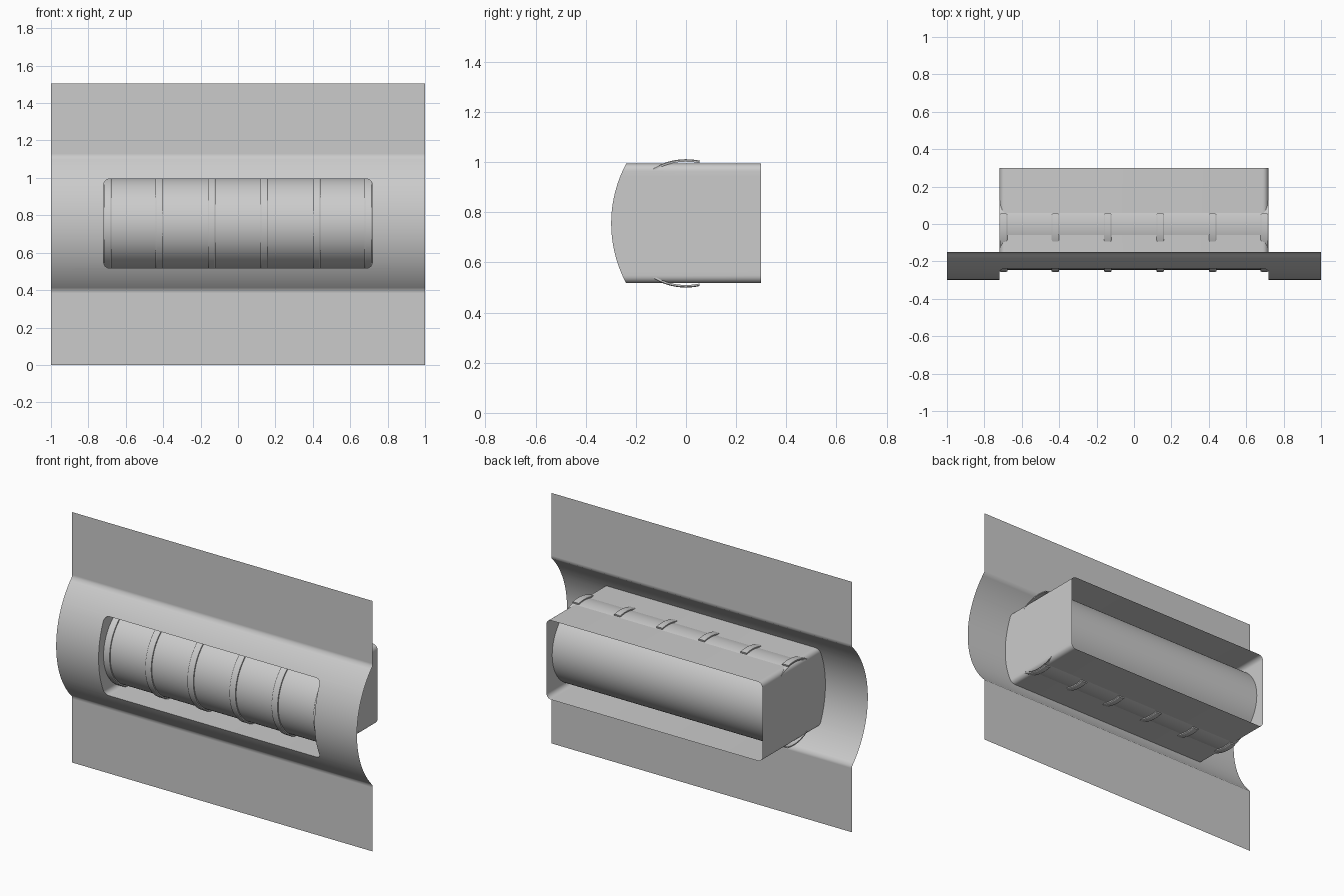
import bpy, bmesh, math

if "Cube" in bpy.data.objects:
    bpy.data.objects.remove(bpy.data.objects["Cube"])

ZC = 0.756            # height of the drum axis
HW, HH, RC = 0.718, 0.238, 0.03   # opening half width, half height, corner radius
ARC_H, ARC_R, Y0 = 0.358, 0.506, -0.15
ARC_C = math.sqrt(ARC_R**2 - ARC_H**2)


def front_y(dz):
    """Depth of the panel surface at height dz from the axis."""
    if abs(dz) >= ARC_H:
        return Y0
    return Y0 - (math.sqrt(ARC_R**2 - dz**2) - ARC_C)


def half_width(dz):
    """Half width of the rounded opening at height dz."""
    d = abs(dz) - (HH - RC)
    if d <= 0:
        return HW
    return HW - RC + math.sqrt(max(RC**2 - min(d, RC)**2, 0))


def finish(name, bm, angle=None):
    bmesh.ops.remove_doubles(bm, verts=bm.verts, dist=1e-5)
    bmesh.ops.recalc_face_normals(bm, faces=bm.faces)
    me = bpy.data.meshes.new(name)
    bm.to_mesh(me)
    bm.free()
    ob = bpy.data.objects.new(name, me)
    bpy.context.collection.objects.link(ob)
    for p in me.polygons:
        p.use_smooth = True
    if angle:
        bpy.ops.object.select_all(action='DESELECT')
        ob.select_set(True)
        bpy.context.view_layer.objects.active = ob
        bpy.ops.object.shade_smooth_by_angle(angle=math.radians(angle))
    return ob


def bridge(bm, a, b, closed=False):
    n = len(a)
    for i in range(n if closed else n - 1):
        j = (i + 1) % n
        bm.faces.new((a[i], a[j], b[j], b[i]))


# Heights shared by the panel and the recess
inner = [(HH - RC) * i / 10 for i in range(-10, 11)]
corner = [HH - RC + RC * math.sin(math.pi / 2 * i / 6) for i in range(1, 7)]
inner = [-c for c in reversed(corner)] + inner + corner
upper = [HH + (ARC_H - HH) * i / 8 for i in range(1, 9)] + [ARC_H + 0.015, 1.505 - ZC]
lower = [-ZC] + [-u for u in reversed(upper[:-1])]
rows = lower + inner + upper

# Bulged front panel with a rounded opening
bm = bmesh.new()
grid = []
for dz in rows:
    w = half_width(dz)
    grid.append([bm.verts.new((x, front_y(dz), ZC + dz)) for x in (-1, -w, w, 1)])
for k in range(len(rows) - 1):
    a, b = grid[k], grid[k + 1]
    in_hole = abs(rows[k] + rows[k + 1]) / 2 < HH
    for i in (0, 1, 2):
        if i == 1 and in_hole:
            continue
        bm.faces.new((a[i], a[i + 1], b[i + 1], b[i]))
finish("front_panel", bm)

# Recess walls running back from the opening, open at the back
bm = bmesh.new()
outline = [(half_width(d), d) for d in inner]
outline += [(-half_width(d), d) for d in reversed(inner)]
front = [bm.verts.new((x, front_y(d), ZC + d)) for x, d in outline]
back = [bm.verts.new((x, 0.3, ZC + d)) for x, d in outline]
bridge(bm, front, back, closed=True)
finish("recess_walls", bm, 30)

# Long drum, an open tube
bm = bmesh.new()
N = 96
ends = []
for x in (-HW, HW):
    ends.append([bm.verts.new((x, 0.245 * math.cos(2 * math.pi * i / N),
                               ZC + 0.245 * math.sin(2 * math.pi * i / N))) for i in range(N)])
bridge(bm, ends[0], ends[1], closed=True)
finish("drum", bm, 30)

# Raised straps wrapping the front of the drum
profile = [(-0.02, 0.246), (-0.02, 0.253), (-0.015, 0.256),
           (0.015, 0.256), (0.02, 0.253), (0.02, 0.246)]
START = math.acos(0.055 / 0.256)
STEPS = 48
for n, x0 in enumerate((-0.697, -0.42, -0.14, 0.14, 0.42, 0.697)):
    bm = bmesh.new()
    sections = []
    for i in range(STEPS + 1):
        t = START + (2 * math.pi - 2 * START) * i / STEPS
        sections.append([bm.verts.new((x0 + px, r * math.cos(t), ZC + r * math.sin(t)))
                         for px, r in profile])
    for a, b in zip(sections, sections[1:]):
        bridge(bm, a, b, closed=True)
    bm.faces.new(sections[0])
    bm.faces.new(sections[-1])
    finish(f"strap_{n + 1}", bm, 25)
